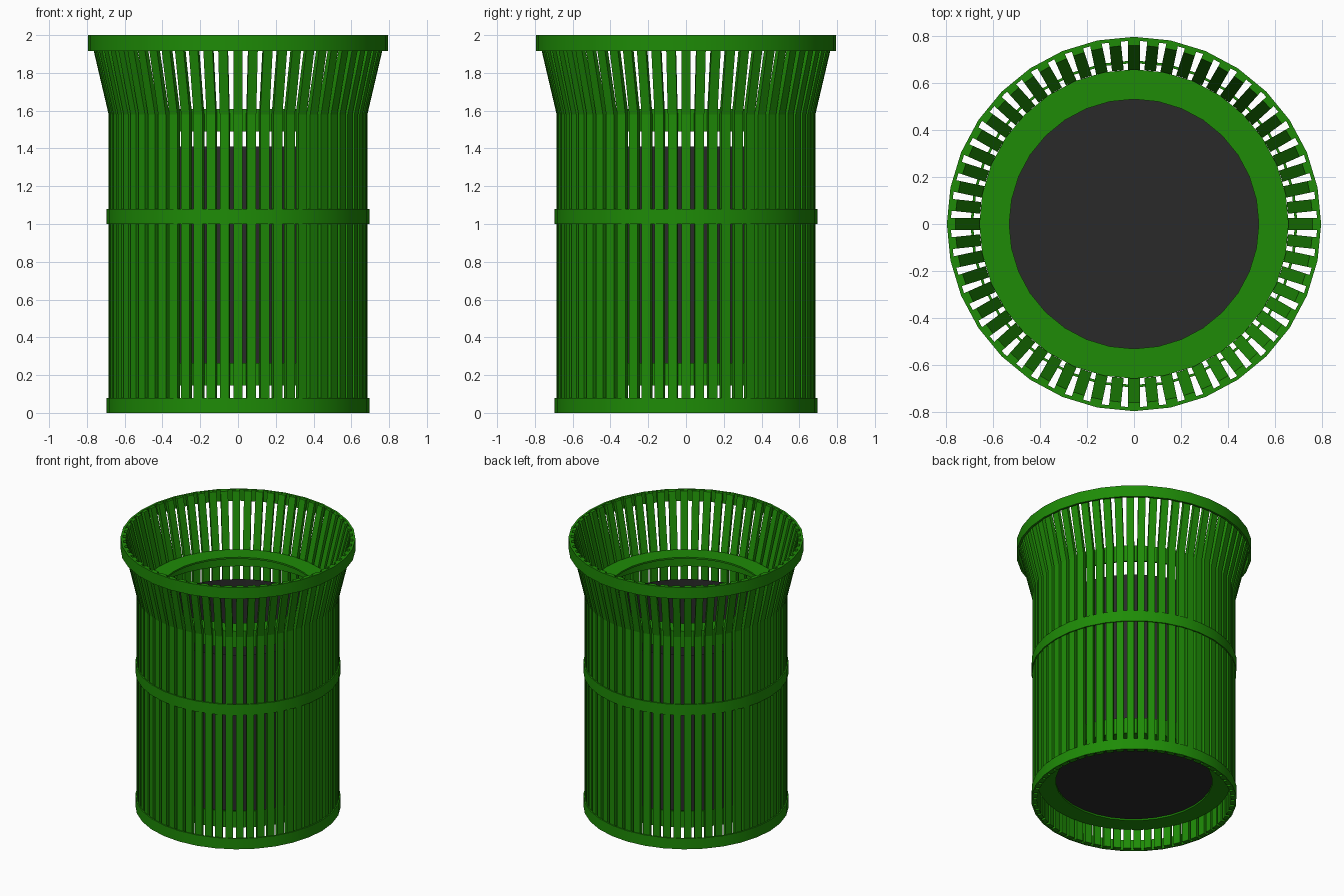
import bpy, bmesh, math
from mathutils import Matrix, Vector

if "Cube" in bpy.data.objects:
    bpy.data.objects.remove(bpy.data.objects["Cube"])

SIDES = 32
SLATS = 60


def material(name, rgb):
    m = bpy.data.materials.new(name)
    m.diffuse_color = (*rgb, 1.0)
    m.use_nodes = True
    m.node_tree.nodes["Principled BSDF"].inputs["Base Color"].default_value = m.diffuse_color
    return m


GREEN = material("park green", (0.013, 0.26, 0.002))
GREY = material("dark grey", (0.023, 0.023, 0.023))


def finish(bm, name, mat):
    bmesh.ops.remove_doubles(bm, verts=bm.verts, dist=1e-5)
    bmesh.ops.recalc_face_normals(bm, faces=bm.faces)
    mesh = bpy.data.meshes.new(name)
    bm.to_mesh(mesh)
    bm.free()
    mesh.materials.append(mat)
    obj = bpy.data.objects.new(name, mesh)
    bpy.context.collection.objects.link(obj)
    bpy.ops.object.select_all(action='DESELECT')
    obj.select_set(True)
    bpy.context.view_layer.objects.active = obj
    bpy.ops.object.shade_smooth_by_angle(angle=math.radians(30))
    return obj


def lathe(name, profile):
    """Spin a closed (r, z) profile round the z axis."""
    bm = bmesh.new()
    vs = [bm.verts.new((r, 0, z)) for r, z in profile]
    es = [bm.edges.new((vs[i], vs[(i + 1) % len(vs)])) for i in range(len(vs))]
    bmesh.ops.spin(bm, geom=vs + es, cent=(0, 0, 0), axis=(0, 0, 1),
                   angle=math.tau, steps=SIDES, use_merge=True)
    return finish(bm, name, GREEN)


def ring(name, r_in, r_out, z0, z1):
    return lathe(name, [(r_in, z0), (r_out, z0), (r_out, z1), (r_in, z1)])


def flange(name, z_plate, z_wall):
    """L-shaped ring: flat plate at z_plate, outer wall reaching to z_wall."""
    t = 0.012 if z_wall > z_plate else -0.012
    return lathe(name, [(0.53, z_plate), (0.657, z_plate), (0.657, z_wall),
                        (0.645, z_wall), (0.645, z_plate + t), (0.53, z_plate + t)])


# outer bands
ring("bottom_band", 0.684, 0.695, 0.0, 0.08)
ring("middle_band", 0.684, 0.695, 1.0, 1.08)
ring("top_band", 0.78, 0.795, 1.915, 2.0)

# inner flanged rings around the liner
flange("lower_liner_ring", 0.145, 0.265)
flange("upper_liner_ring", 1.61, 1.49)

# open-topped thin liner bucket
bm = bmesh.new()
lo, hi = [[bm.verts.new((0.61 * math.cos(math.tau * i / SIDES),
                         0.61 * math.sin(math.tau * i / SIDES), z))
           for i in range(SIDES)] for z in (0.16, 1.41)]
for i in range(SIDES):
    j = (i + 1) % SIDES
    bm.faces.new((lo[i], lo[j], hi[j], hi[i]))
bm.faces.new(lo)
finish(bm, "liner_bucket", GREY)

# vertical slats, flared outwards at the top
SLAT_PROFILE = [(0.685, 0.002), (0.685, 1.58), (0.783, 1.998),
                (0.758, 1.998), (0.655, 1.585), (0.655, 0.002)]
QUADS = [(0, 1, 4, 5), (1, 2, 3, 4)]
HALF = 0.025
bm = bmesh.new()
for k in range(SLATS):
    rot = Matrix.Rotation(math.tau * k / SLATS, 3, 'Z')
    a, b = [[bm.verts.new(rot @ Vector((r, s * HALF, z))) for r, z in SLAT_PROFILE]
            for s in (-1, 1)]
    for q in QUADS:
        bm.faces.new([a[i] for i in q])
        bm.faces.new([b[i] for i in reversed(q)])
    n = len(SLAT_PROFILE)
    for i in range(n):
        j = (i + 1) % n
        bm.faces.new((a[i], b[i], b[j], a[j]))
slats = finish(bm, "slats", GREEN)
slats.data.shade_flat()
